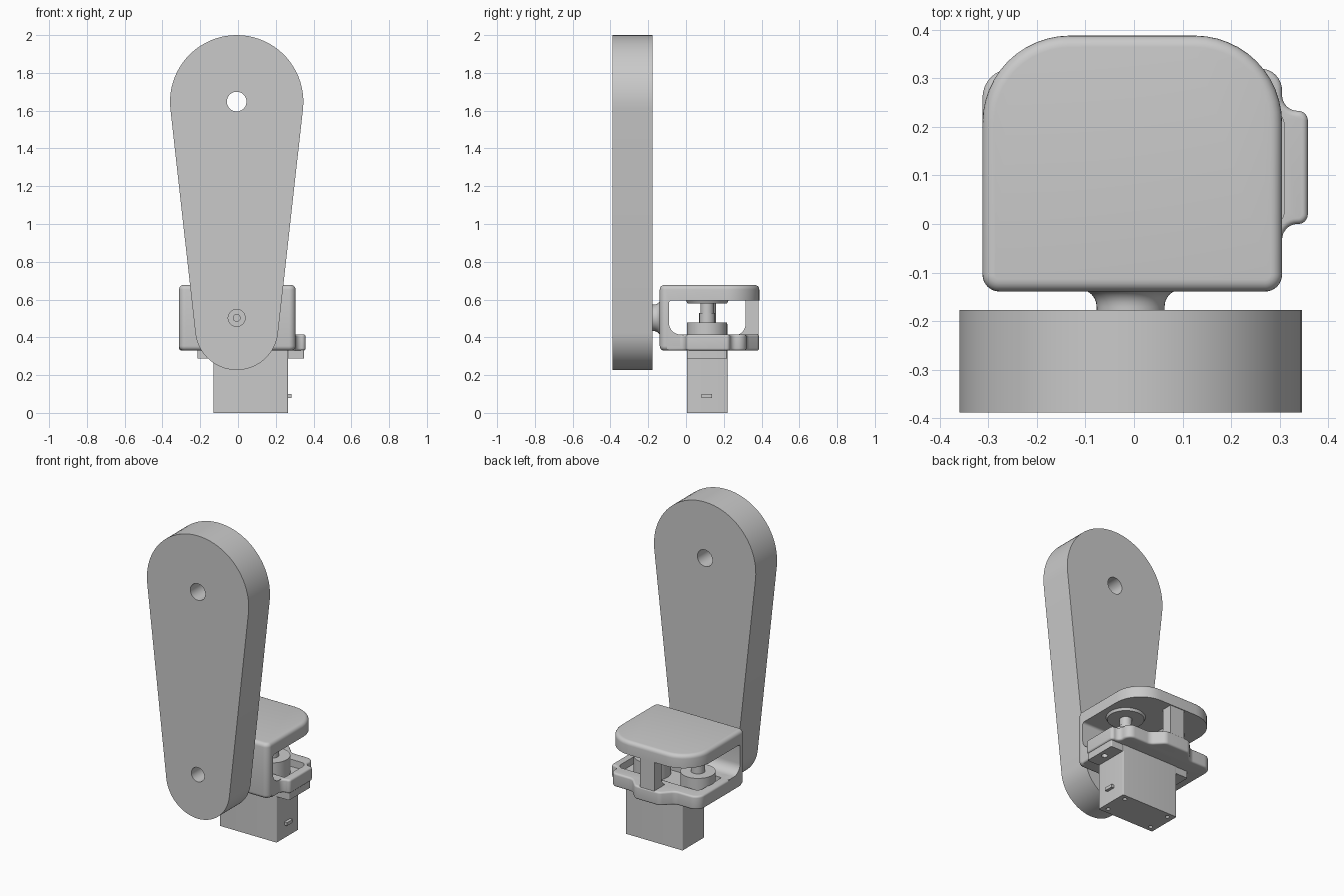
import bpy, bmesh, math
from mathutils import Vector

cube = bpy.data.objects.get("Cube")
if cube:
    bpy.data.objects.remove(cube, do_unlink=True)

grey = bpy.data.materials.new("plain_grey")
grey.use_nodes = True
colour = (0.59, 0.59, 0.59, 1)
grey.diffuse_color = colour
grey.node_tree.nodes["Principled BSDF"].inputs["Base Color"].default_value = colour

AXES = {"x": lambda u, v, w: (w, u, v),
        "y": lambda u, v, w: (u, w, v),
        "z": lambda u, v, w: (u, v, w)}


def loft(name, rings):
    """Closed solid through rings of equally many points."""
    bm = bmesh.new()
    rings = [[bm.verts.new(p) for p in ring] for ring in rings]
    for a, b in zip(rings, rings[1:]):
        for i in range(len(a)):
            bm.faces.new((a[i - 1], a[i], b[i], b[i - 1]))
    bm.faces.new(rings[0])
    bm.faces.new(rings[-1])
    bmesh.ops.recalc_face_normals(bm, faces=bm.faces)
    mesh = bpy.data.meshes.new(name)
    bm.to_mesh(mesh)
    bm.free()
    mesh.materials.append(grey)
    obj = bpy.data.objects.new(name, mesh)
    bpy.context.collection.objects.link(obj)
    return obj


def rounded(corners, steps=8):
    """Outline from (u, v, radius) corners, convex or concave."""
    out = []
    for i, (u, v, r) in enumerate(corners):
        p = Vector((u, v))
        if r == 0:
            out.append(p)
            continue
        a = (Vector(corners[i - 1][:2]) - p).normalized()
        b = (Vector(corners[(i + 1) % len(corners)][:2]) - p).normalized()
        half = a.angle(b) / 2
        centre = p + (a + b).normalized() * r / math.sin(half)
        s = p + a * r / math.tan(half) - centre
        e = p + b * r / math.tan(half) - centre
        start = math.atan2(s.y, s.x)
        turn = (math.atan2(e.y, e.x) - start + math.pi) % math.tau - math.pi
        for k in range(steps + 1):
            t = start + turn * k / steps
            out.append(centre + r * Vector((math.cos(t), math.sin(t))))
    return out


def inset(outline, d):
    """Move a counter-clockwise outline inward by d."""
    out = []
    for i, p in enumerate(outline):
        a = (p - outline[i - 1]).normalized()
        b = (outline[(i + 1) % len(outline)] - p).normalized()
        normal = Vector((-a.y - b.y, a.x + b.x))
        out.append(p + normal * d / (1 + a.dot(b)))
    return out


def prism(name, outline, low, high, axis="z", soft=0):
    """Extruded outline, with rims rounded by the radius soft."""
    levels = [(0, low), (0, high)]
    if soft:
        arc = [(soft * (1 - math.sin(t * math.pi / 10)), soft * (1 - math.cos(t * math.pi / 10)))
               for t in range(6)]
        levels = [(d, low + h) for d, h in arc] + [(d, high - h) for d, h in reversed(arc)]
    return loft(name, [[AXES[axis](p[0], p[1], w) for p in (inset(outline, d) if d else outline)]
                       for d, w in levels])


def box(name, x, y, z, r=0, soft=0):
    corners = [(x[0], y[0], r), (x[1], y[0], r), (x[1], y[1], r), (x[0], y[1], r)]
    return prism(name, rounded(corners), z[0], z[1], "z", soft)


def lathe(name, centre, profile, axis="z", sides=48):
    """Turn (radius, height) steps about an axis through centre (u, v)."""
    angles = [t * math.tau / sides for t in range(sides)]
    return loft(name, [[AXES[axis](centre[0] + r * math.cos(t), centre[1] + r * math.sin(t), h)
                        for t in angles] for r, h in profile])


def cut(obj, cutter):
    mod = obj.modifiers.new("cut", "BOOLEAN")
    mod.operation, mod.solver, mod.object = "DIFFERENCE", "EXACT", cutter
    graph = bpy.context.evaluated_depsgraph_get()
    mesh = bpy.data.meshes.new_from_object(obj.evaluated_get(graph))
    obj.modifiers.clear()
    obj.data = mesh
    bpy.data.objects.remove(cutter, do_unlink=True)


# Tapered arm with two pin holes
MID = -0.007
top_z, top_r, low_z, low_r = 1.647, 0.353, 0.447, 0.22
tilt = math.asin((top_r - low_r) / (top_z - low_z))
arm_outline = []
for z, r, start, sweep in ((top_z, top_r, -tilt, math.pi + 2 * tilt),
                           (low_z, low_r, math.pi + tilt, math.pi - 2 * tilt)):
    for k in range(41):
        t = start + sweep * k / 40
        arm_outline.append((MID + r * math.cos(t), z + r * math.sin(t)))
arm = prism("arm", arm_outline, -0.388, -0.177, "y")
for z, r in ((1.648, 0.052), (0.503, 0.045)):
    cut(arm, lathe("hole", (MID, z), [(r, -0.5), (r, -0.1)], "y"))

# Flared boss joining arm and bracket
flare = [(0.07, -0.178)] + [(0.105 - 0.035 * math.cos(t * math.pi / 12),
                             -0.17 + 0.035 * math.sin(t * math.pi / 12)) for t in range(7)]
boss = lathe("boss", (MID, 0.503), flare, "y")
cut(boss, lathe("hole", (MID, 0.503), [(0.018, -0.3), (0.018, -0.145)], "y"))

# Bracket: roof and front wall from one rounded block
roof_outline = rounded([(-0.312, -0.139, 0.035), (0.305, -0.139, 0.035),
                        (0.305, 0.388, 0.18), (-0.312, 0.388, 0.18)], 12)
bracket = prism("bracket_roof_and_wall", roof_outline, 0.33, 0.677, "z", 0.024)
window = rounded([(-0.09, 0.595, 0.015), (-0.09, 0.415, 0.06), (0.02, 0.415, 0),
                  (0.02, 0.2, 0), (0.5, 0.2, 0), (0.5, 0.595, 0)])
cut(bracket, prism("window", window, -1, 1, "x"))

# Bracket floor with a side bulge, a rear bulge and a shallow pocket
floor_outline = rounded([(-0.312, -0.1, 0), (0.305, -0.1, 0), (0.305, 0.0, 0.032),
                         (0.358, 0.0, 0.02), (0.358, 0.233, 0.02), (0.305, 0.233, 0.032),
                         (0.305, 0.32, 0.045), (0.15, 0.32, 0.05), (0.085, 0.387, 0.04),
                         (-0.085, 0.387, 0.04), (-0.15, 0.32, 0.05), (-0.312, 0.32, 0.06)])
floor = prism("bracket_floor", floor_outline, 0.33, 0.415, "z", 0.012)
cut(floor, box("pocket", (-0.26, 0.31), (-0.01, 0.24), (0.37, 0.5), 0.04))

# Rear pillar with a flared foot
pillar = rounded([(0.383, 0.36, 0), (0.383, 0.64, 0), (0.315, 0.64, 0),
                  (0.315, 0.41, 0.06), (0.23, 0.41, 0), (0.23, 0.36, 0)])
prism("rear_pillar", pillar, -0.05, 0.05, "x")

# Motor body, mounting flange and connector
motor = box("motor_body", (-0.13, 0.265), (0.004, 0.22), (0, 0.37), 0.006)
for x in (-0.09, 0.225):
    for y in (0.039, 0.187):
        cut(motor, lathe("screw_hole", (x, y), [(0.012, -0.1), (0.012, 0.02)], "z", 16))
flange = box("motor_flange", (-0.215, 0.35), (0.006, 0.217), (0.287, 0.332), 0.008)
for x in (-0.175, 0.31):
    cut(flange, lathe("screw_hole", (x, 0.11), [(0.018, 0.2), (0.018, 0.4)], "z", 24))
box("motor_connector", (0.26, 0.283), (0.082, 0.138), (0.08, 0.1))

# Drive hub on the motor and idler hub carrying the pin
drive = (0.155, 0.112)
lathe("drive_hub", drive, [(0.106, 0.36), (0.106, 0.478)])
lathe("drive_shaft", drive, [(0.042, 0.475), (0.042, 0.53), (0.036, 0.53), (0.036, 0.61)], sides=20)
lathe("drive_cap", drive, [(0.105, 0.58), (0.115, 0.6)])
idler = (-0.167, 0.12)
lathe("idler_hub", idler, [(0.1, 0.36), (0.1, 0.47)])
lathe("idler_pin", idler, [(0.04, 0.465), (0.04, 0.61)])
lathe("idler_collar", idler, [(0.075, 0.583), (0.085, 0.6)])

# Smooth rounds, crisp edges
for obj in bpy.context.scene.objects:
    if obj.type == "MESH":
        obj.data.shade_smooth()
        obj.data.set_sharp_from_angle(angle=math.radians(30))
